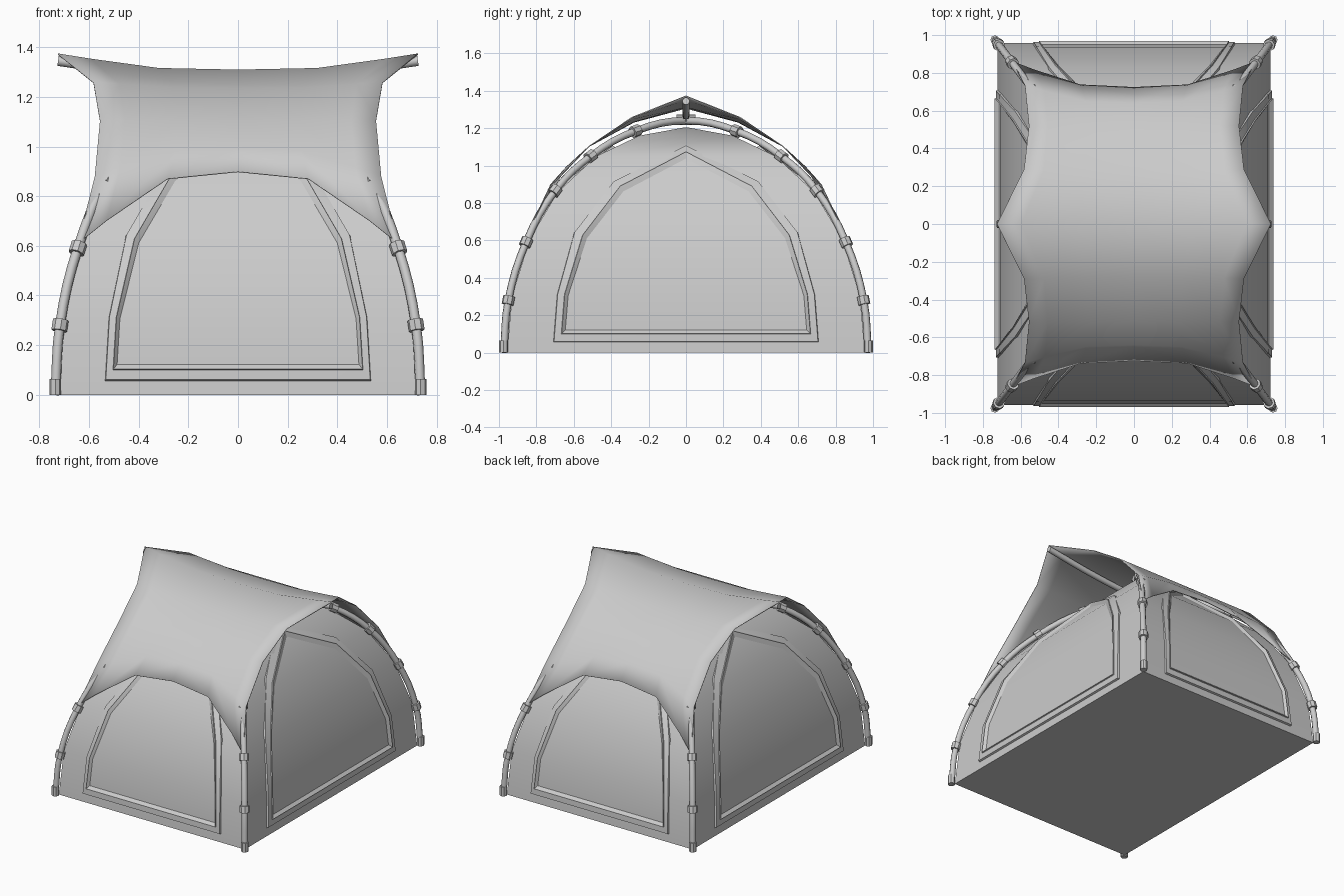
import bpy, math
from mathutils import Vector

if "Cube" in bpy.data.objects:
    bpy.data.objects.remove(bpy.data.objects["Cube"])

RATIO = 0.755  # tent width relative to its length
WALL = [(0, .957), (.305, .93), (.61, .835), (.86, .685), (1.05, .48), (1.16, .25), (1.205, .005)]
ARC = [(.975, 0), (.95, .28), (.855, .59), (.70, .865), (.51, 1.05), (.27, 1.185), (0, 1.24)]


def make(name, verts, faces, angle=30):
    me = bpy.data.meshes.new(name)
    me.from_pydata(verts, [], faces)
    ob = bpy.data.objects.new(name, me)
    bpy.context.collection.objects.link(ob)
    smooth(ob, angle)
    return ob


def smooth(ob, angle=30):
    bpy.ops.object.select_all(action='DESELECT')
    bpy.context.view_layer.objects.active = ob
    ob.select_set(True)
    bpy.ops.object.shade_smooth_by_angle(angle=math.radians(angle))


def tube(name, pts, r):
    cu = bpy.data.curves.new(name, 'CURVE')
    cu.dimensions = '3D'
    cu.bevel_depth, cu.bevel_resolution, cu.resolution_u = r, 2, 4
    cu.use_fill_caps = True
    sp = cu.splines.new('BEZIER')
    sp.bezier_points.add(len(pts) - 1)
    for b, p in zip(sp.bezier_points, pts):
        b.co = p
        b.handle_left_type = b.handle_right_type = 'AUTO'
    ob = bpy.data.objects.new(name, cu)
    bpy.context.collection.objects.link(ob)
    bpy.ops.object.select_all(action='DESELECT')
    bpy.context.view_layer.objects.active = ob
    ob.select_set(True)
    bpy.ops.object.convert(target='MESH')
    smooth(bpy.context.object, 50)


def sleeve(name, loc, axis, r, length):
    bpy.ops.mesh.primitive_cylinder_add(vertices=8, radius=r, depth=length, location=loc)
    ob = bpy.context.object
    ob.name = name
    ob.rotation_euler = Vector(axis).to_track_quat('Z', 'Y').to_euler()


def wall_depth(z):
    for (z0, s0), (z1, s1) in zip(WALL, WALL[1:]):
        if z <= z1:
            f = (z - z0) / (z1 - z0)
            a = math.atan2(s0 - s1, z1 - z0)
            return s0 + (s1 - s0) * f, a
    return 0, 0


# Inner tent: stacked rectangles forming a four-sided vault
verts, faces = [], []
for z, s in WALL:
    verts += [(x * s * RATIO, y * s, z) for x, y in ((-1, -1), (1, -1), (1, 1), (-1, 1))]
for i in range(len(WALL) - 1):
    for k in range(4):
        a, b = i * 4 + k, i * 4 + (k + 1) % 4
        faces.append((a, b, b + 4, a + 4))
n = len(verts)
faces += [(3, 2, 1, 0), (n - 4, n - 3, n - 2, n - 1)]
make("inner_tent", verts, faces)

# Door panels: raised frame around a slightly recessed sheet, on all four walls
OUTER = [(.71, .055), (.69, .31), (.60, .64), (.39, .91), (0, 1.10)]
INNER = [(.645, .122), (.63, .305), (.53, .61), (.335, .86), (0, 1.035)]
RINGS = [(0, -.004), (.07, .013), (.66, .015), (.70, .022), (1, .004)]


def door(name, turn):
    side = turn % 2
    verts, faces = [], []
    for t, d in RINGS:
        half = [(o[0] + (i[0] - o[0]) * t, o[1] + (i[1] - o[1]) * t) for o, i in zip(OUTER, INNER)]
        loop = half + [(-u, z) for u, z in half[-2::-1]]
        for u, z in loop:
            s, a = wall_depth(z)
            if side:
                p = Vector((u, -s * RATIO - d * math.cos(a), z + d * math.sin(a)))
            else:
                p = Vector((u * RATIO, -s - d * math.cos(a), z + d * math.sin(a)))
            c, q = [(1, 0), (0, 1), (-1, 0), (0, -1)][turn]
            verts.append((p.x * c - p.y * q, p.x * q + p.y * c, p.z))
    m = 9
    for r in range(len(RINGS) - 1):
        for k in range(m):
            a, b = r * m + k, r * m + (k + 1) % m
            faces.append((a, b, b + m, a + m))
    o = (len(RINGS) - 1) * m
    for k in range(3):
        faces.append((o + k, o + k + 1, o + 7 - k, o + 8 - k))
    faces.append((o + 3, o + 4, o + 5))
    make(name, verts, faces, 25)


for i, nm in enumerate(("front_door", "right_door", "back_door", "left_door")):
    door(nm, i)

# Crossing arched poles with clips and feet
for s in (1, -1):
    half = [Vector((s * y * RATIO, y, z)) for y, z in ARC]
    path = half + [Vector((-p.x, -p.y, p.z)) for p in half[-2::-1]]
    tube("arch_pole", path, .02)
    for i in range(1, len(path) - 1):
        if i != 6:
            sleeve("pole_clip", path[i], path[i + 1] - path[i - 1], .032, .045)
    for p in (path[0], path[-1]):
        sleeve("pole_foot", p + Vector((0, 0, .032)), (0, 0, 1), .024, .064)
sleeve("pole_hub", (0, 0, 1.245), (0, 1, 0), .028, .1)

# Ridge pole holding out the fly
RIDGE = [(-.725, 1.345), (-.3, 1.285), (0, 1.265), (.3, 1.285), (.725, 1.345)]
tube("ridge_pole", [(x, 0, z) for x, z in RIDGE], .02)

# Fly sheet: one quarter, mirrored over both axes
MID = [(0, 1.31), (.28, 1.235), (.52, 1.105), (.64, .995), (.725, .90)]
EDGE = [(.725, 0, 1.375), (.582, .29, 1.26), (.556, .52, 1.105), (.577, .735, .88), (.645, .862, .61)]
COLS = [(0, 0), (.44, .1), (.82, .68), (1, 1)]
verts, faces = [], []
for (my, mz), (ex, ey, ez) in zip(MID, EDGE):
    verts += [(ex * u, my + (ey - my) * w, mz + (ez - mz) * w) for u, w in COLS]
for r in range(4):
    for c in range(3):
        a = r * 4 + c
        faces.append((a, a + 1, a + 5, a + 4))
fly = make("fly_sheet", verts, faces, 30)
mir = fly.modifiers.new("mirror", 'MIRROR')
mir.use_axis = (True, True, False)
thick = fly.modifiers.new("thickness", 'SOLIDIFY')
thick.thickness = .005
